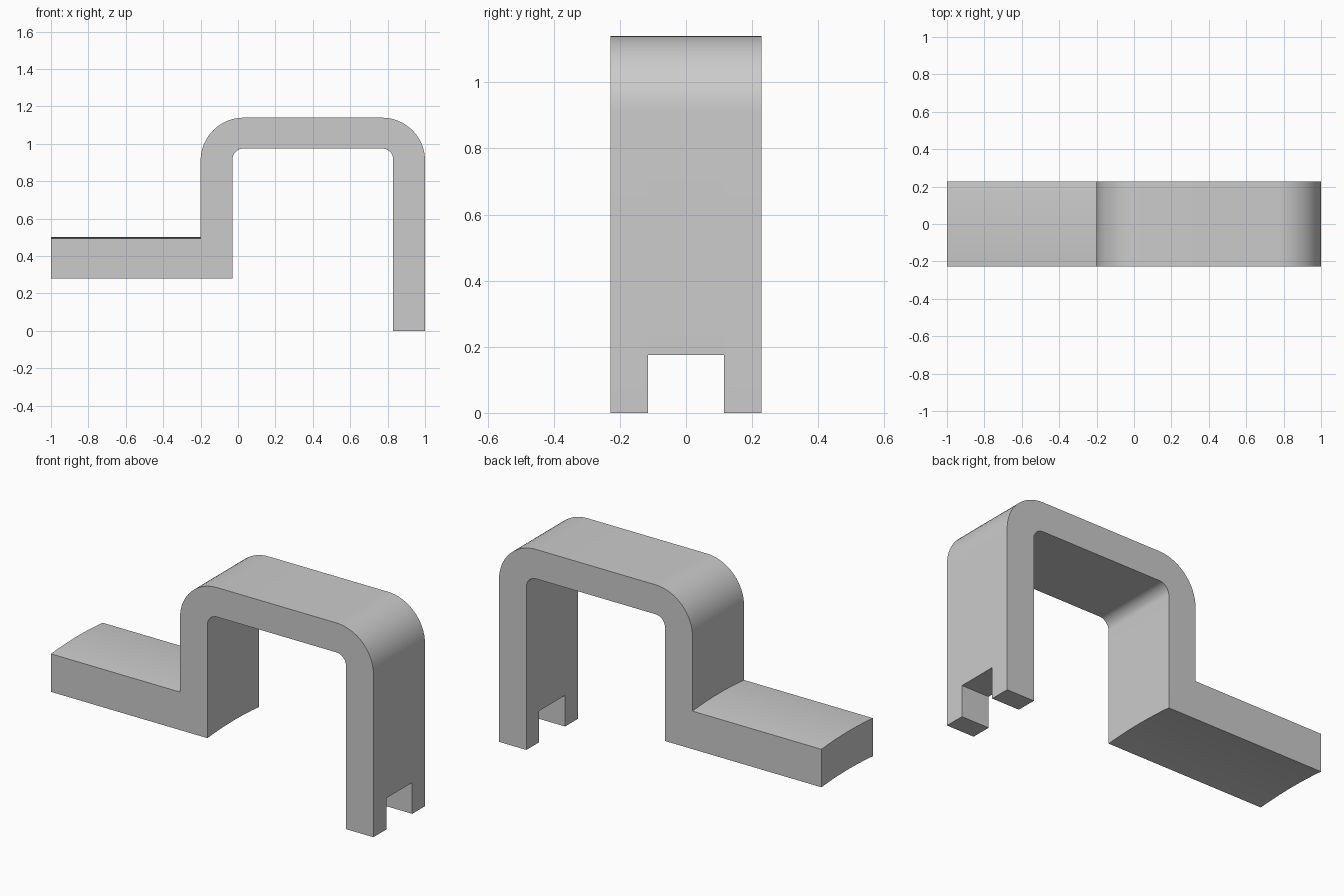
import bpy, bmesh
from math import cos, sin, radians

cube = bpy.data.objects.get("Cube")
if cube:
    bpy.data.objects.remove(cube, do_unlink=True)

HALF = 0.2285      # half width in y
CROWN = 0.01       # rise of the shelf in its middle
SLICES = 24

grey = bpy.data.materials.new("plain_grey")
grey.use_nodes = True
colour = (0.6, 0.6, 0.6, 1)
grey.diffuse_color = colour
grey.node_tree.nodes["Principled BSDF"].inputs["Base Color"].default_value = colour


def arc(cx, cz, r, start, end, steps=16):
    angles = [radians(start + (end - start) * i / steps) for i in range(steps + 1)]
    return [(cx + r * cos(a), cz + r * sin(a), False) for a in angles]


# Side profile: x, z, and whether the point follows the crowned shelf
R_OUT, R_IN = 0.23, 0.06
TOP, UNDER = 1.14, 0.975
LEFT, RIGHT, IN_LEFT, IN_RIGHT = -0.2, 1.0, -0.03, 0.83
profile = [(-1, 0.28, True), (-1, 0.493, True), (LEFT, 0.493, True)]
profile += arc(LEFT + R_OUT, TOP - R_OUT, R_OUT, 180, 90)
profile += arc(RIGHT - R_OUT, TOP - R_OUT, R_OUT, 90, 0)
profile += [(RIGHT, 0, False), (IN_RIGHT, 0, False)]
profile += arc(IN_RIGHT - R_IN, UNDER - R_IN, R_IN, 0, 90)
profile += arc(IN_LEFT + R_IN, UNDER - R_IN, R_IN, 90, 180)
profile += [(IN_LEFT, 0.28, True)]

# Bracket: the profile lofted across y, with the shelf arched in the middle
bm = bmesh.new()
rings = []
for i in range(SLICES + 1):
    t = 2 * i / SLICES - 1
    rise = CROWN * (1 - t * t)
    rings.append([bm.verts.new((x, t * HALF, z + rise * crowned))
                  for x, z, crowned in profile])
count = len(profile)
for a, b in zip(rings, rings[1:]):
    for j in range(count):
        k = (j + 1) % count
        bm.faces.new((a[j], a[k], b[k], b[j]))
bm.faces.new(rings[0])
bm.faces.new(rings[-1][::-1])
bmesh.ops.recalc_face_normals(bm, faces=bm.faces)
mesh = bpy.data.meshes.new("bracket")
bm.to_mesh(mesh)
bm.free()
mesh.materials.append(grey)
bracket = bpy.data.objects.new("bracket", mesh)
bpy.context.collection.objects.link(bracket)

# Notch through the foot of the long leg
bpy.ops.mesh.primitive_cube_add(size=1, location=(0.915, 0, 0))
cutter = bpy.context.object
cutter.name = "notch_cutter"
cutter.scale = (0.4, 0.23, 0.35)
cutter.hide_render = True
cutter.data.materials.append(grey)

bpy.ops.object.select_all(action="DESELECT")
bracket.select_set(True)
bpy.context.view_layer.objects.active = bracket
notch = bracket.modifiers.new("notch", "BOOLEAN")
notch.operation = "DIFFERENCE"
notch.solver = "EXACT"
notch.object = cutter
bpy.ops.object.modifier_apply(modifier="notch")
bpy.data.objects.remove(cutter, do_unlink=True)

bpy.ops.object.shade_smooth_by_angle(angle=radians(30))
